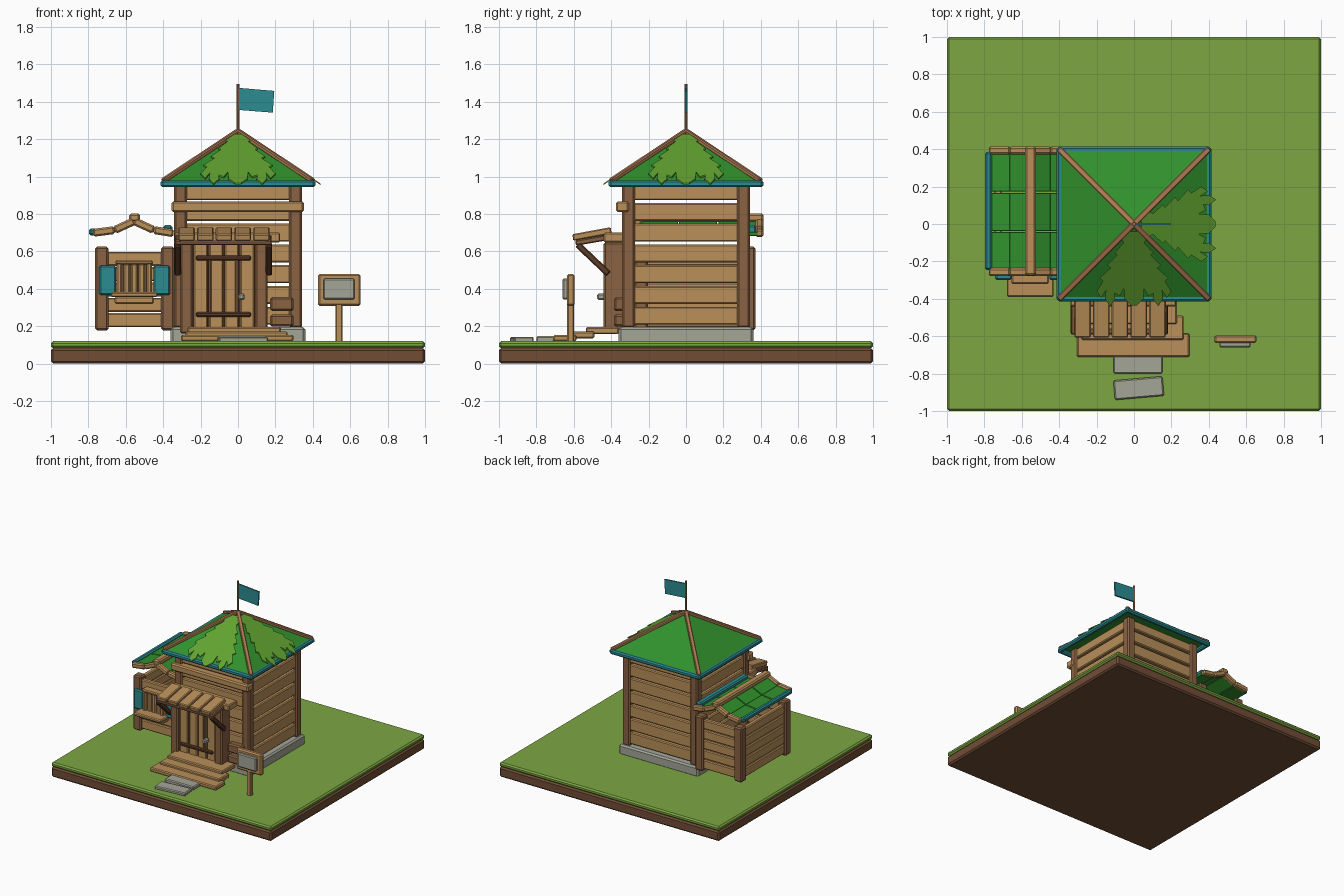
import bpy, bmesh, math
from mathutils import Vector, Matrix

if "Cube" in bpy.data.objects:
    bpy.data.objects.remove(bpy.data.objects["Cube"])


def colour(name, r, g, b):
    m = bpy.data.materials.new(name)
    m.diffuse_color = [*((c / 255) ** 2.2 for c in (r, g, b)), 1]
    m.use_nodes = True
    m.node_tree.nodes["Principled BSDF"].inputs["Base Color"].default_value = m.diffuse_color
    return m


GRASS = colour("grass green", 124, 166, 68)
SOIL = colour("soil brown", 112, 78, 56)
WOOD = colour("light wood", 184, 142, 90)
POST = colour("brown wood", 136, 98, 68)
DARK = colour("dark wood", 92, 62, 44)
TAN = colour("reddish wood", 172, 120, 82)
STONE = colour("grey stone", 163, 164, 150)
TEAL = colour("teal paint", 48, 138, 144)
ROOF = colour("roof green", 52, 144, 48)
LEAF = colour("leaf green", 98, 162, 52)


def finish(name, bm, mat, bevel=0.0):
    bmesh.ops.recalc_face_normals(bm, faces=bm.faces)
    me = bpy.data.meshes.new(name)
    bm.to_mesh(me)
    bm.free()
    me.materials.append(mat)
    ob = bpy.data.objects.new(name, me)
    bpy.context.collection.objects.link(ob)
    if bevel:
        b = ob.modifiers.new("bevel", 'BEVEL')
        b.width, b.segments = bevel, 1
    return ob


def box(name, x, y, z, mat, bevel=0.007, turn=0.0):
    """Bevelled box between (min, max) pairs, turned about its own z axis."""
    c = Vector((sum(x) / 2, sum(y) / 2, sum(z) / 2))
    s = (x[1] - x[0], y[1] - y[0], z[1] - z[0])
    bm = bmesh.new()
    bmesh.ops.create_cube(bm, size=1, matrix=Matrix.Translation(c) @ Matrix.Rotation(turn, 4, 'Z')
                          @ Matrix.Diagonal((*s, 1)))
    return finish(name, bm, mat, min(bevel, min(s) * 0.3))


def beam(name, p, q, width, thick, mat, bevel=0.006):
    """Bar from p to q; width is level, thick is upright."""
    p, q = Vector(p), Vector(q)
    d = (q - p).normalized()
    side = Vector((0, 0, 1)).cross(d).normalized()
    rot = Matrix((d, side, d.cross(side))).transposed().to_4x4()
    bm = bmesh.new()
    bmesh.ops.create_cube(bm, size=1, matrix=Matrix.Translation((p + q) / 2) @ rot
                          @ Matrix.Diagonal(((q - p).length, width, thick, 1)))
    return finish(name, bm, mat, min(bevel, thick * 0.3))


def plate(name, points, offset, mat):
    """Thin plate from a 3D outline, thickened by an offset vector."""
    bm = bmesh.new()
    f = bm.faces.new([bm.verts.new(p) for p in points])
    r = bmesh.ops.extrude_face_region(bm, geom=[f])
    bmesh.ops.translate(bm, vec=offset, verts=[v for v in r["geom"] if isinstance(v, bmesh.types.BMVert)])
    return finish(name, bm, mat)


# Ground slab
box("soil", (-1, 1), (-1, 1), (0, 0.083), SOIL, 0.012)
box("grass", (-1, 1), (-1, 1), (0.083, 0.12), GRASS, 0.012)

# Main hut: foundation, corner posts and open-jointed plank walls
box("foundation", (-0.36, 0.36), (-0.36, 0.36), (0.11, 0.195), STONE, 0.012)
for sx in (-1, 1):
    for sy in (-1, 1):
        cx, cy = sx * 0.308, sy * 0.308
        box("corner_post", (cx - 0.034, cx + 0.034), (cy - 0.034, cy + 0.034), (0.19, 0.96), POST, 0.01)
for i in range(7):
    z = (0.208 + i * 0.111, min(0.304 + i * 0.111, 0.95))
    for s in (-1, 1):
        w = (s * 0.31 - 0.02, s * 0.31 + 0.02)
        box("side_wall_plank", w, (-0.28, 0.28), z, WOOD)
        box("end_wall_plank", (-0.28, 0.28), w, z, WOOD)
box("front_lintel", (-0.355, 0.352), (-0.375, -0.305), (0.81, 0.868), WOOD, 0.01)

# Pyramid roof with eaves and hip caps
SLOPE = 0.66
bm = bmesh.new()
base = [bm.verts.new((x, y, 0.974)) for x, y in ((-.4, -.4), (.4, -.4), (.4, .4), (-.4, .4))]
tip = bm.verts.new((0, 0, 1.238))
bm.faces.new(base)
for i in range(4):
    bm.faces.new((base[i], base[(i + 1) % 4], tip))
finish("main_roof", bm, ROOF)
for s in (-1, 1):
    w = (s * 0.397 - 0.017, s * 0.397 + 0.017)
    box("side_eave", w, (-0.41, 0.41), (0.943, 0.98), TEAL, 0.01)
    box("end_eave", (-0.41, 0.41), w, (0.943, 0.98), TEAL, 0.01)
    for t in (-1, 1):
        beam("hip_cap", (0, 0, 1.242), (s * 0.4, t * 0.4, 0.977), 0.032, 0.026, TAN)

# Jagged leaf fans on the front and right slopes: (sideways, distance down the slope)
half = [(0.03, 0.04), (0.065, 0.09), (0.055, 0.10), (0.105, 0.155), (0.09, 0.165), (0.145, 0.22),
        (0.125, 0.235), (0.185, 0.29), (0.165, 0.305), (0.2, 0.36), (0.175, 0.395), (0.15, 0.355),
        (0.155, 0.40), (0.13, 0.44), (0.1, 0.40), (0.105, 0.37), (0.075, 0.385), (0.055, 0.345),
        (0.05, 0.40), (0.015, 0.435)]
fan = half + [(-a, h) for a, h in reversed(half)]
plate("front_leaf", [(a, -h, 1.246 - SLOPE * h) for a, h in fan], (0, 0, 0.008), LEAF)
plate("right_leaf", [(h, a, 1.246 - SLOPE * h) for a, h in fan], (0, 0, 0.008), LEAF)

# Flag
bm = bmesh.new()
bmesh.ops.create_cone(bm, cap_ends=True, segments=8, radius1=0.009, radius2=0.009, depth=0.27,
                      matrix=Matrix.Translation((0, 0, 1.36)))
finish("flag_pole", bm, TAN)
plate("flag", [(0.006, -0.006, 1.474), (0.194, -0.006, 1.458), (0.186, -0.006, 1.342),
               (0.006, -0.006, 1.356)], (0, 0.012, 0), TEAL)

# Door with frame, boards, battens and knob
for x in (-0.275, 0.125):
    box("door_post", (x - 0.034, x + 0.034), (-0.44, -0.33), (0.16, 0.65), POST, 0.01)
box("door_backing", (-0.25, 0.1), (-0.40, -0.34), (0.18, 0.64), DARK)
for i in range(4):
    x = -0.237 + i * 0.083
    box("door_board", (x, x + 0.075), (-0.42, -0.37), (0.18, 0.65), WOOD)
for z in (0.262, 0.565):
    box("door_batten", (-0.225, 0.07), (-0.435, -0.41), (z - 0.013, z + 0.013), DARK)
for x in (-0.15, -0.01):
    box("door_stile", (x - 0.007, x + 0.007), (-0.43, -0.41), (0.27, 0.56), POST, 0.003)
box("door_knob", (0.004, 0.036), (-0.475, -0.42), (0.34, 0.375), STONE, 0.008)

# Porch awning and braces
box("awning_wall_beam", (-0.34, 0.225), (-0.44, -0.33), (0.648, 0.70), WOOD)
beam("awning_front_beam", (-0.335, -0.575, 0.645), (0.18, -0.575, 0.645), 0.03, 0.024, POST)
for i in range(5):
    x = -0.275 + i * 0.1
    beam("awning_board", (x, -0.605, 0.674), (x, -0.40, 0.712), 0.088, 0.036, WOOD)
for x in (-0.322, 0.165):
    beam("awning_rafter", (x, -0.59, 0.645), (x, -0.36, 0.685), 0.03, 0.03, POST)
    beam("awning_brace", (x, -0.58, 0.637), (x, -0.415, 0.48), 0.034, 0.034, DARK)

# Steps and stepping stones
box("lower_step", (-0.305, 0.297), (-0.71, -0.585), (0.12, 0.153), WOOD)
box("middle_step", (-0.28, 0.265), (-0.62, -0.49), (0.135, 0.172), WOOD)
box("upper_step", (-0.27, 0.23), (-0.535, -0.36), (0.158, 0.195), WOOD)
box("near_stone", (-0.11, 0.153), (-0.80, -0.705), (0.115, 0.147), STONE)
box("far_stone", (-0.107, 0.157), (-0.93, -0.825), (0.115, 0.143), STONE, turn=math.radians(5))

# Blocks beside the door
box("lower_block", (0.172, 0.297), (-0.385, -0.325), (0.198, 0.262), POST, 0.01)
box("upper_block", (0.172, 0.297), (-0.385, -0.325), (0.282, 0.355), POST, 0.01)

# Sign board
box("sign_post", (0.52, 0.56), (-0.635, -0.598), (0.11, 0.33), WOOD)
box("sign_board", (0.428, 0.656), (-0.637, -0.595), (0.308, 0.48), WOOD, 0.01)
box("sign_panel", (0.456, 0.624), (-0.66, -0.63), (0.343, 0.455), STONE)

# Side annex: posts and plank walls
for y in (-0.24, 0.335):
    for x in (-0.728, -0.375):
        box("annex_post", (x - 0.036, x + 0.036), (y - 0.036, y + 0.036), (0.178, 0.625), POST, 0.01)
for i in range(5):
    z = (0.195 + i * 0.082, 0.27 + i * 0.082)
    for y in (-0.24, 0.335):
        box("annex_end_plank", (-0.70, -0.40), (y - 0.02, y + 0.02), z, WOOD)
    box("annex_side_plank", (-0.748, -0.708), (-0.21, 0.31), z, WOOD)

# Annex window with shutters, bars and sill
box("window_back", (-0.64, -0.47), (-0.285, -0.25), (0.36, 0.54), POST)
for x in (-0.635, -0.475):
    box("window_jamb", (x - 0.014, x + 0.014), (-0.315, -0.25), (0.36, 0.55), WOOD)
for x in (-0.595, -0.555, -0.515):
    box("window_board", (x - 0.017, x + 0.017), (-0.305, -0.27), (0.375, 0.535), WOOD)
box("window_head", (-0.655, -0.455), (-0.32, -0.25), (0.53, 0.553), WOOD)
box("window_sill", (-0.68, -0.43), (-0.39, -0.25), (0.355, 0.382), WOOD)
box("sill_support", (-0.66, -0.45), (-0.34, -0.25), (0.32, 0.357), WOOD)
for x in (-0.697, -0.408):
    box("shutter", (x - 0.045, x + 0.045), (-0.30, -0.27), (0.366, 0.525), TEAL, 0.01)

# Annex roof: bent green panels, end trims, ridge and eave
line = [(-0.775, 0.699), (-0.66, 0.714), (-0.555, 0.762), (-0.45, 0.714), (-0.345, 0.697)]
for (x0, z0), (x1, z1) in zip(line, line[1:]):
    for y0, y1 in ((-0.245, -0.043), (-0.037, 0.167), (0.173, 0.385)):
        y = (y0 + y1) / 2
        beam("annex_roof_panel", (x0, y, z0 - 0.004), (x1, y, z1 - 0.004), y1 - y0, 0.022, ROOF, 0.003)
    for y in (-0.257, 0.393):
        beam("annex_roof_trim", (x0, y, z0), (x1, y, z1), 0.042, 0.042, WOOD, 0.009)
box("annex_ridge", (-0.582, -0.524), (-0.275, 0.415), (0.757, 0.802), WOOD, 0.01)
box("annex_eave", (-0.797, -0.76), (-0.245, 0.385), (0.685, 0.723), TEAL, 0.01)
box("annex_wall_flashing", (-0.40, -0.35), (-0.245, 0.375), (0.69, 0.74), TEAL, 0.01)
